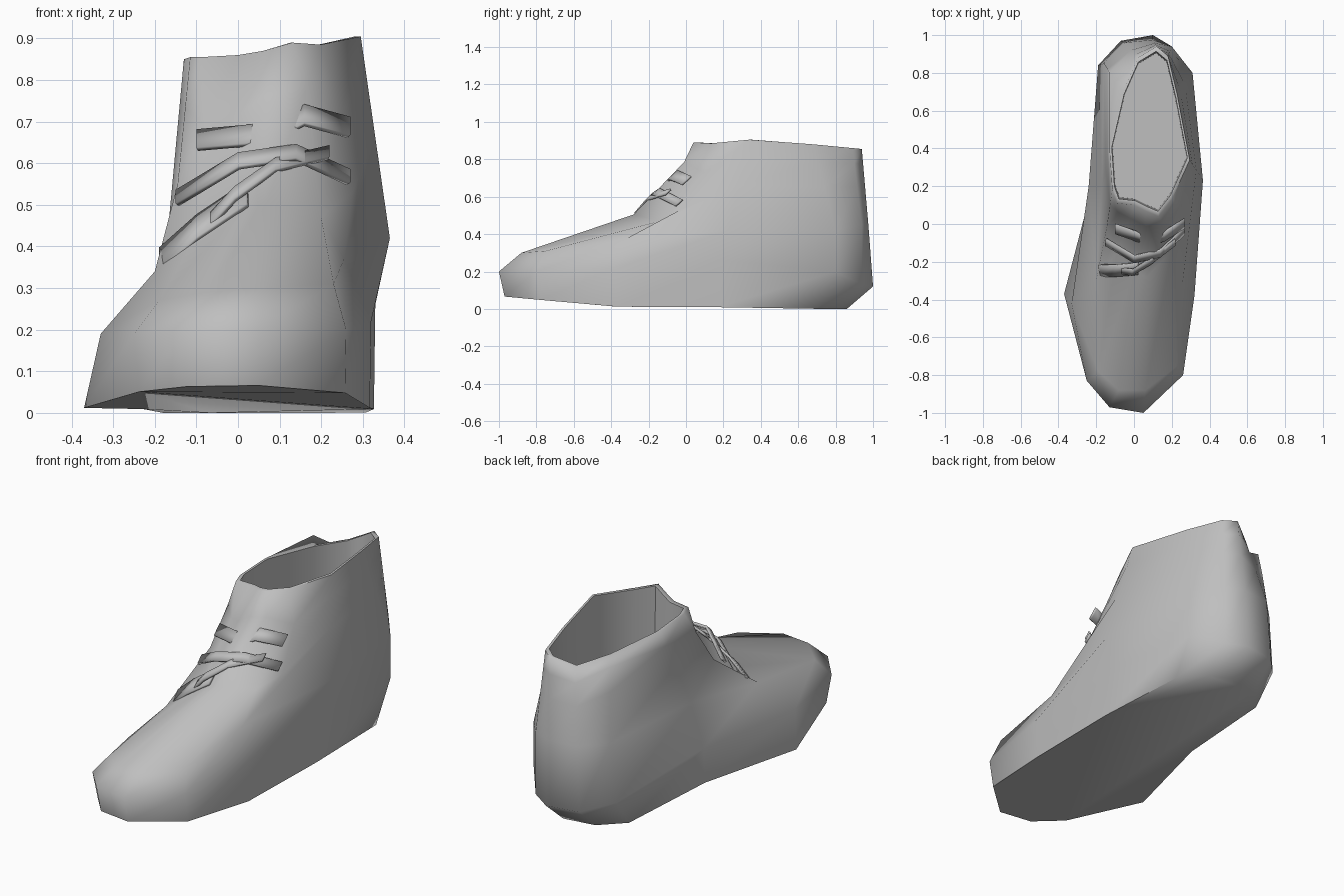
import bpy, bmesh, math
from mathutils import Vector

grey = bpy.data.materials.new("grey leather")
grey.diffuse_color = (0.52, 0.52, 0.52, 1)


def make_object(name, bm, angle):
    bmesh.ops.recalc_face_normals(bm, faces=bm.faces[:])
    mesh = bpy.data.meshes.new(name)
    bm.to_mesh(mesh)
    bm.free()
    mesh.materials.append(grey)
    ob = bpy.data.objects.new(name, mesh)
    bpy.context.collection.objects.link(ob)
    bpy.ops.object.select_all(action='DESELECT')
    ob.select_set(True)
    bpy.context.view_layer.objects.active = ob
    bpy.ops.object.shade_smooth_by_angle(angle=math.radians(angle))
    return ob


# Rings run from the toe tip along the right side, round the heel and back on the left
welt = [(0.05, -1.0, 0.2), (0.26, -0.8, 0.2), (0.32, -0.38, 0.22), (0.33, 0.2, 0.26),
        (0.31, 0.8, 0.2), (0.2, 0.94, 0.13), (0.1, 1.0, 0.12), (-0.07, 0.97, 0.12),
        (-0.19, 0.84, 0.15), (-0.24, 0.2, 0.2), (-0.33, -0.42, 0.19),
        (-0.25, -0.83, 0.19), (-0.13, -0.97, 0.2)]
vamp = [(0.06, -0.88, 0.3), (0.23, -0.75, 0.31), (0.255, -0.33, 0.37), (0.365, 0.23, 0.42),
        (0.31, 0.8, 0.42), (0.2, 0.94, 0.45), (0.1, 0.975, 0.45), (-0.05, 0.96, 0.45),
        (-0.16, 0.85, 0.45), (-0.17, 0.2, 0.42), (-0.2, -0.3, 0.34),
        (-0.19, -0.78, 0.27), (-0.08, -0.88, 0.29)]
collar = [(0.06, 0.07, 0.87), (0.13, 0.04, 0.89), (0.2, 0.13, 0.885), (0.295, 0.34, 0.905),
          (0.23, 0.68, 0.88), (0.18, 0.89, 0.86), (0.12, 0.94, 0.855), (0.02, 0.88, 0.81),
          (-0.06, 0.7, 0.825), (-0.13, 0.4, 0.85), (-0.115, 0.18, 0.855),
          (-0.09, 0.11, 0.855), (0.0, 0.1, 0.86)]

# Sole ring follows the welt, pulled in at the heel and lifted at the toe
sole = [(x * (0.95 if x < 0 else 0.99), y * (0.86 if y > 0 else 0.97),
         0.012 - 0.014 * min(0.85, max(0, y)) + 0.09 * max(0, -y - 0.4))
        for x, y, z in welt]
sole[10] = (-0.37, -0.37, 0.012)

# Ankle ring lies midway between vamp and collar, with a recessed instep
ankle = [tuple(Vector(a) * 0.5 + Vector(b) * 0.5) for a, b in zip(vamp, collar)]
for i, p in {0: (0.07, -0.28, 0.505), 1: (0.2, -0.14, 0.47), 2: (0.275, -0.03, 0.53),
             8: (-0.14, 0.82, 0.7), 10: (-0.145, -0.02, 0.55), 11: (-0.09, -0.15, 0.44),
             12: (0.0, -0.26, 0.48)}.items():
    ankle[i] = p

# Tongue ring: padded ledge at the front below the collar
tongue = [tuple(Vector(a) * 0.4 + Vector(b) * 0.6) for a, b in zip(ankle, collar)]
for i, p in {0: (0.06, -0.01, 0.76), 1: (0.165, -0.01, 0.785), 2: (0.25, 0.1, 0.73),
             8: (-0.13, 0.8, 0.82), 11: (-0.08, 0.06, 0.69), 12: (-0.02, 0.03, 0.7)}.items():
    tongue[i] = p


# Inside of the opening
def inset(scale, z=None):
    return [(0.08 + (x - 0.08) * scale, 0.5 + (y - 0.5) * scale, z or h) for x, y, h in collar]


lip = inset(0.94)
insole = inset(0.92, 0.3)

# Shoe body lofted through all the rings
bm = bmesh.new()
rings = [[bm.verts.new(p) for p in ring]
         for ring in (sole, welt, vamp, ankle, tongue, collar, lip, insole)]
n = len(welt)
for a, b in zip(rings, rings[1:]):
    for i in range(n):
        j = (i + 1) % n
        bm.faces.new((a[i], a[j], b[j], b[i]))
bm.faces.new(rings[0][::-1])
bm.faces.new(rings[-1])
make_object("shoe_body", bm, 75)


# Laces are folded flat strips across the instep
def ribbon(name, points, width):
    bm = bmesh.new()
    across = Vector((0, 0.6, 0.55)) * width
    lift = Vector((0, -0.02, 0.02))
    rows = [(bm.verts.new(Vector(p) + lift - across), bm.verts.new(Vector(p) + lift + across))
            for p in points]
    for (a, b), (c, d) in zip(rows, rows[1:]):
        bm.faces.new((a, c, d, b))
    ob = make_object(name, bm, 60)
    ob.modifiers.new("thickness", 'SOLIDIFY').thickness = 0.012


ribbon("lower_lace", [(-0.13, -0.22, 0.38), (-0.01, -0.24, 0.51),
                      (0.09, -0.18, 0.58), (0.22, -0.08, 0.61)], 0.025)
ribbon("middle_lace", [(-0.15, -0.08, 0.5), (0.0, -0.17, 0.59),
                       (0.14, -0.14, 0.61), (0.27, -0.02, 0.55)], 0.03)
ribbon("upper_lace", [(-0.1, -0.01, 0.64), (0.07, -0.07, 0.655),
                      (0.16, -0.05, 0.7), (0.27, 0.02, 0.67)], 0.04)
ribbon("side_strap", [(-0.19, -0.23, 0.35), (-0.1, -0.23, 0.43),
                      (0.02, -0.22, 0.51)], 0.05)
